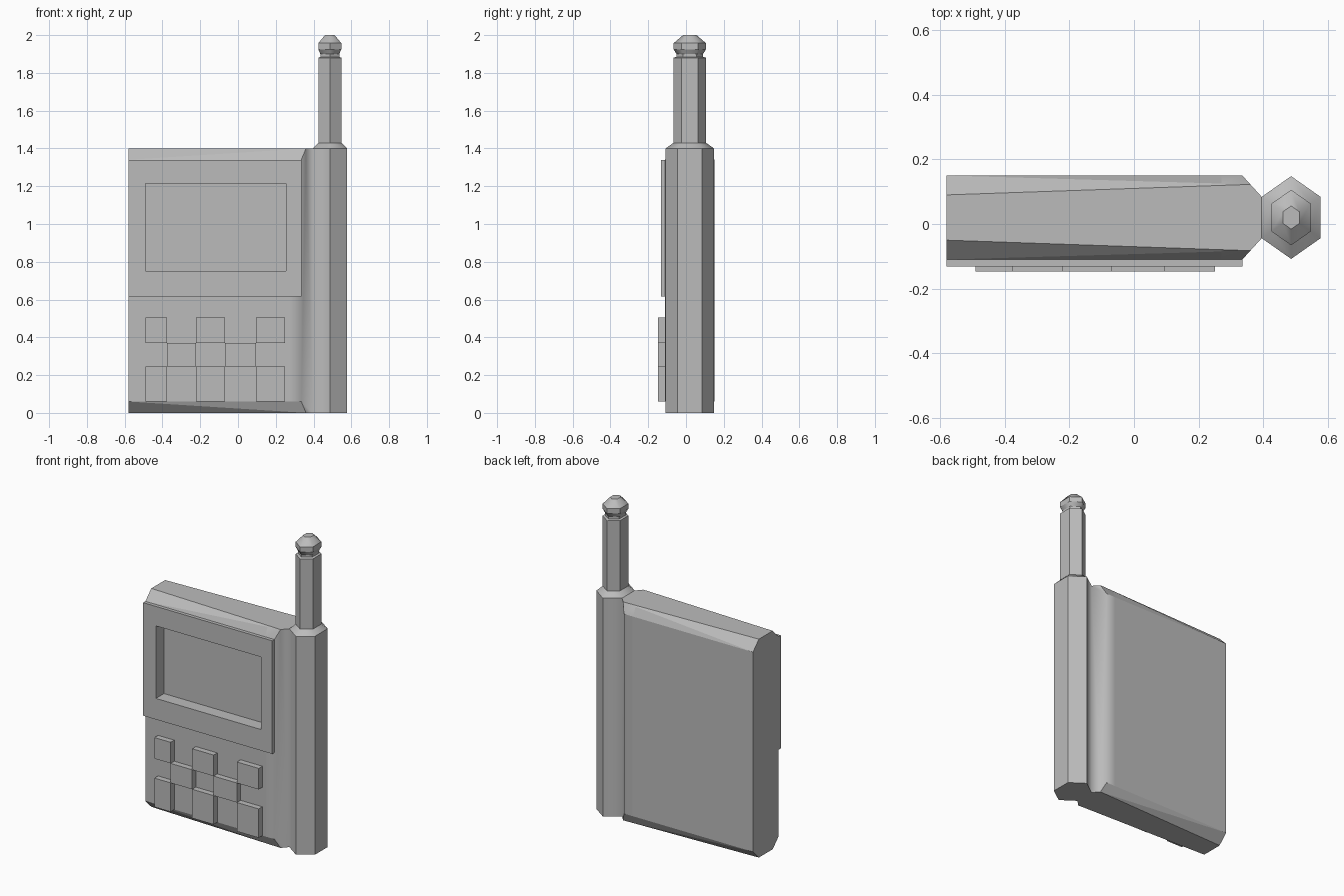
import bpy, bmesh
from mathutils import Vector

cube = bpy.data.objects.get("Cube")
if cube:
    bpy.data.objects.remove(cube, do_unlink=True)

grey = bpy.data.materials.new("plain grey")
grey.use_nodes = True
grey.diffuse_color = (0.5, 0.5, 0.5, 1)
grey.node_tree.nodes["Principled BSDF"].inputs["Base Color"].default_value = (0.5, 0.5, 0.5, 1)

MID_Y = 0.02                   # centre line of the casing depth
LEFT, EDGE, NECK = -0.58, 0.335, 0.395
HEIGHT, BEVEL = 1.4, 0.06
FRONT = MID_Y - 0.13


def add_object(name, bm):
    bmesh.ops.recalc_face_normals(bm, faces=bm.faces)
    mesh = bpy.data.meshes.new(name)
    bm.to_mesh(mesh)
    bm.free()
    mesh.materials.append(grey)
    obj = bpy.data.objects.new(name, mesh)
    bpy.context.collection.objects.link(obj)
    return obj


def box(name, x0, x1, y0, y1, z0, z1):
    bm = bmesh.new()
    bmesh.ops.create_cube(bm, size=1)
    for v in bm.verts:
        v.co = Vector((x1 if v.co.x > 0 else x0,
                       y1 if v.co.y > 0 else y0,
                       z1 if v.co.z > 0 else z0))
    return add_object(name, bm)


# Casing: bevelled slab narrowing to a neck beside the antenna column
bm = bmesh.new()
for side in (-1, 1):
    for z, inward in ((0, 1), (HEIGHT, -1)):
        for x in (LEFT, EDGE):
            bm.verts.new((x, MID_Y + side * 0.07, z))
            bm.verts.new((x, MID_Y + side * 0.13, z + inward * BEVEL))
        for x in (0.36, NECK):
            half = 0.13 - 0.066 * (x - EDGE) / (NECK - EDGE)
            bm.verts.new((x, MID_Y + side * half, z))
bmesh.ops.convex_hull(bm, input=bm.verts[:])
bmesh.ops.dissolve_limit(bm, angle_limit=0.02, verts=bm.verts[:], edges=bm.edges[:])
neck_faces = [f for f in bm.faces if all(v.co.x > NECK - 0.001 for v in f.verts)]
bmesh.ops.delete(bm, geom=neck_faces, context='FACES')
bmesh.ops.bisect_plane(bm, geom=bm.verts[:] + bm.edges[:] + bm.faces[:],
                       plane_co=(0.27, 0, 0), plane_no=(1, 0, 0))

# Antenna column: six-sided rings stacked up to the rounded tip
hexagon = [(0, 1), (1, 0.5), (1, -0.5), (0, -1), (-1, -0.5), (-1, 0.5)]
profile = [(0, 1), (HEIGHT, 1), (1.43, 0.67), (1.88, 0.67), (1.885, 0.55),
           (1.9, 0.55), (1.925, 0.67), (1.957, 0.67), (2.0, 0.28)]
rings = [[bm.verts.new((0.486 + px * 0.091 * s, MID_Y + py * 0.128 * s, z))
          for px, py in hexagon] for z, s in profile]
for level, (low, high) in enumerate(zip(rings, rings[1:])):
    for i in range(6):
        j = (i + 1) % 6
        if level == 0 and i == 4:      # open towards the neck
            continue
        bm.faces.new((low[i], low[j], high[j], high[i]))
bm.faces.new(rings[0])
bm.faces.new(rings[-1])
bmesh.ops.remove_doubles(bm, verts=bm.verts[:], dist=0.002)

# Soft shading only along the groove, the shoulder and the tip
for f in bm.faces:
    f.smooth = f.calc_center_median().x > 0.27
for e in bm.edges:
    a, b = (v.co for v in e.verts)
    upright = abs(a.z - b.z) > 1
    groove = upright and EDGE - 0.01 < a.x < NECK + 0.01
    rounded = min(a.z, b.z) > 1.39 and abs(a.z - b.z) > 0.001 and (a - b).xy.length > 0.01
    e.smooth = groove or rounded
casing = add_object("casing_and_antenna", bm)

# Raised screen surround
surround = box("screen_surround", LEFT, EDGE, FRONT - 0.022, FRONT, 0.615, HEIGHT - BEVEL)

# Sunken screen, cut through the surround into the casing
cutter = box("screen_cutter", -0.49, 0.255, FRONT - 0.1, FRONT + 0.06, 0.75, 1.215)
cutter.hide_render = True
for obj in (casing, surround):
    cut = obj.modifiers.new("screen_recess", 'BOOLEAN')
    cut.operation = 'DIFFERENCE'
    cut.solver = 'EXACT'
    cut.object = cutter
    bpy.context.view_layer.objects.active = obj
    bpy.ops.object.modifier_apply(modifier=cut.name)
bpy.data.objects.remove(cutter, do_unlink=True)

# Keypad: blocks in a checker arrangement
columns = [-0.49, -0.375, -0.222, -0.07, 0.095, 0.25]
rows = [0.06, 0.245, 0.37, 0.505]
for r in range(3):
    for c in range(r % 2, 5, 2):
        box(f"key_row{r + 1}_{c + 1}", columns[c], columns[c + 1],
            FRONT - 0.037, FRONT, rows[r], rows[r + 1])
